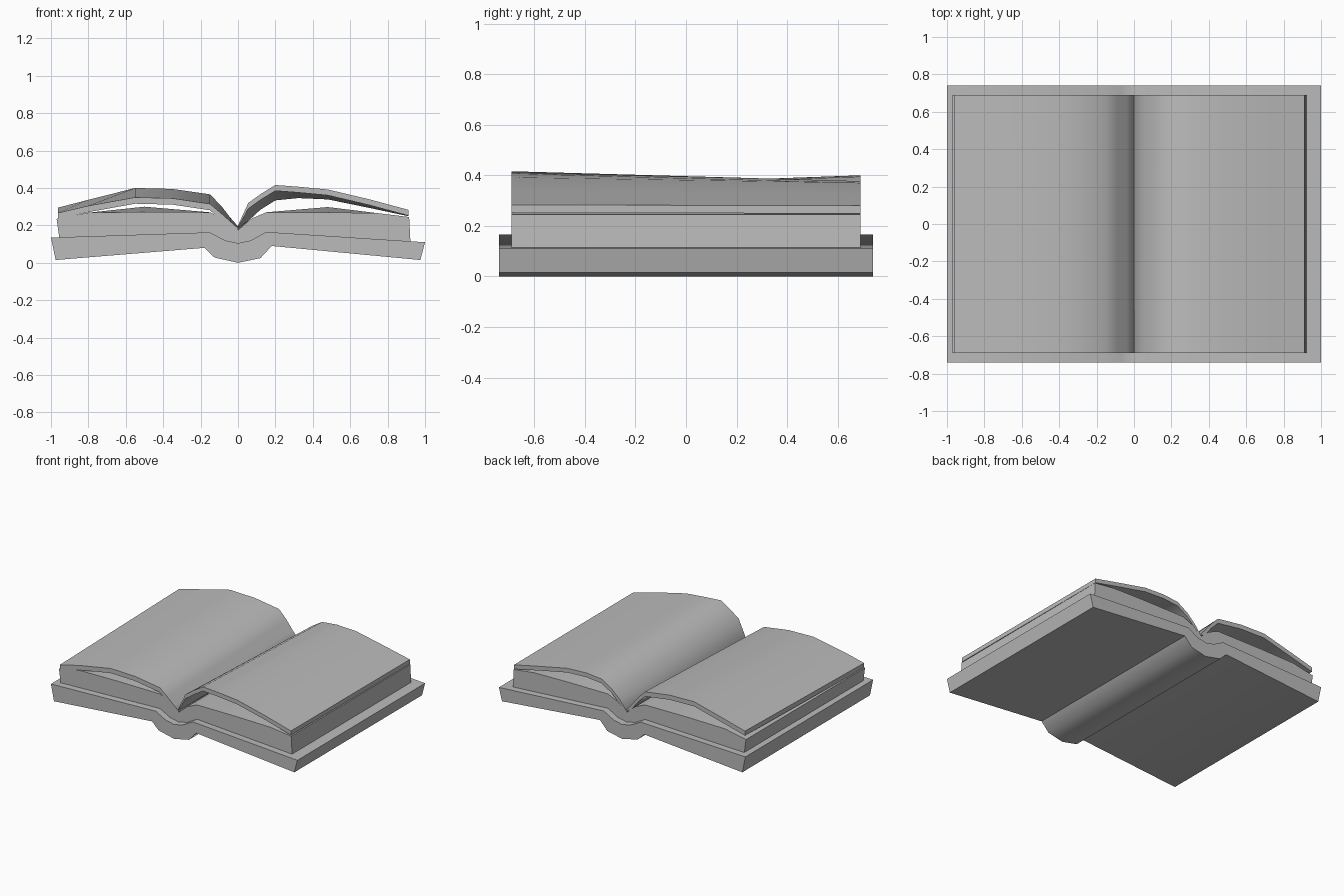
import bpy
import bmesh
from math import radians

cube = bpy.data.objects.get("Cube")
if cube:
    bpy.data.objects.remove(cube)

GREY = (0.5, 0.5, 0.5, 1)
mat = bpy.data.materials.new("plain grey")
mat.use_nodes = True
mat.diffuse_color = GREY
mat.node_tree.nodes["Principled BSDF"].inputs["Base Color"].default_value = GREY


def height(profile, x):
    """Height of a left-to-right profile at x."""
    for (x0, z0), (x1, z1) in zip(profile, profile[1:]):
        if x <= x1:
            return z0 + (z1 - z0) * (x - x0) / (x1 - x0)
    return profile[-1][1]


def slab(name, stations, angle=50):
    """Loft paired top and bottom profiles, given as (y, top, bottom)."""
    bm = bmesh.new()
    rows = [[[bm.verts.new((x, y, z)) for x, z in line] for line in (top, bottom)]
            for y, top, bottom in stations]
    n = len(rows[0][0])
    for a, b in zip(rows, rows[1:]):
        for side in (0, 1):
            for i in range(n - 1):
                bm.faces.new((a[side][i], a[side][i + 1], b[side][i + 1], b[side][i]))
        for i in (0, n - 1):
            bm.faces.new((a[0][i], b[0][i], b[1][i], a[1][i]))
    for top, bottom in (rows[0], rows[-1]):
        for i in range(n - 1):
            bm.faces.new((top[i], top[i + 1], bottom[i + 1], bottom[i]))
    bmesh.ops.recalc_face_normals(bm, faces=bm.faces)
    mesh = bpy.data.meshes.new(name)
    bm.to_mesh(mesh)
    bm.free()
    mesh.materials.append(mat)
    obj = bpy.data.objects.new(name, mesh)
    bpy.context.collection.objects.link(obj)
    bpy.ops.object.select_all(action='DESELECT')
    obj.select_set(True)
    bpy.context.view_layer.objects.active = obj
    bpy.ops.object.shade_smooth_by_angle(angle=radians(angle))


# Cover with a folded spine
cover_top = [(-1, 0.135), (-0.15, 0.163), (-0.07, 0.12), (0, 0.105),
             (0.07, 0.12), (0.15, 0.165), (1, 0.11)]
cover_bottom = [(-0.975, 0.015), (-0.18, 0.08), (-0.125, 0.028), (0, 0),
                (0.12, 0.025), (0.18, 0.09), (0.975, 0.015)]
slab("cover", [(y, cover_top, cover_bottom) for y in (-0.74, 0.74)])

# Page block, its top bulging slightly halfway along
block_end = [(-0.97, 0.235), (-0.8, 0.268), (-0.5, 0.272), (-0.15, 0.27), (-0.07, 0.235),
             (0, 0.175), (0.07, 0.235), (0.15, 0.27), (0.48, 0.27), (0.75, 0.265), (0.915, 0.245)]
block_mid = [(x, z + (0.028 if 0.4 < abs(x) < 0.6 else 0)) for x, z in block_end]
block_bottom = [(x, height(cover_top, x) - 0.004) for x, z in block_end]
block_bottom[0] = (-0.955, 0.13)
block_bottom[-1] = (0.922, 0.111)
slab("page_block", [(-0.69, block_end, block_bottom), (0, block_mid, block_bottom),
                    (0.69, block_end, block_bottom)])

# Lifted bundles of leaves on either side, each raised at one end
left_front = [(-0.962, 0.267), (-0.8, 0.305), (-0.55, 0.35), (-0.35, 0.345),
              (-0.15, 0.315), (-0.09, 0.265), (-0.04, 0.22), (0, 0.185)]
left_back = [(-0.962, 0.295), (-0.8, 0.337), (-0.55, 0.4), (-0.35, 0.395),
             (-0.15, 0.366), (-0.09, 0.305), (-0.04, 0.24), (0, 0.195)]
right_front = [(0, 0.2), (0.055, 0.32), (0.12, 0.367), (0.2, 0.416),
               (0.32, 0.407), (0.48, 0.392), (0.7, 0.34), (0.912, 0.283)]
right_back = [(0, 0.185), (0.055, 0.255), (0.12, 0.315), (0.2, 0.365),
              (0.32, 0.377), (0.48, 0.37), (0.7, 0.325), (0.912, 0.28)]


def underside(top, thickness):
    return [(x, z - thickness * (0.4 if x == 0 else 1)) for x, z in top]


for name, front, back, thick in (("left_leaves", left_front, left_back, 0.034),
                                 ("right_leaves", right_front, right_back, 0.031)):
    slab(name, [(-0.69, front, underside(front, thick)),
                (0.69, back, underside(back, thick))])
